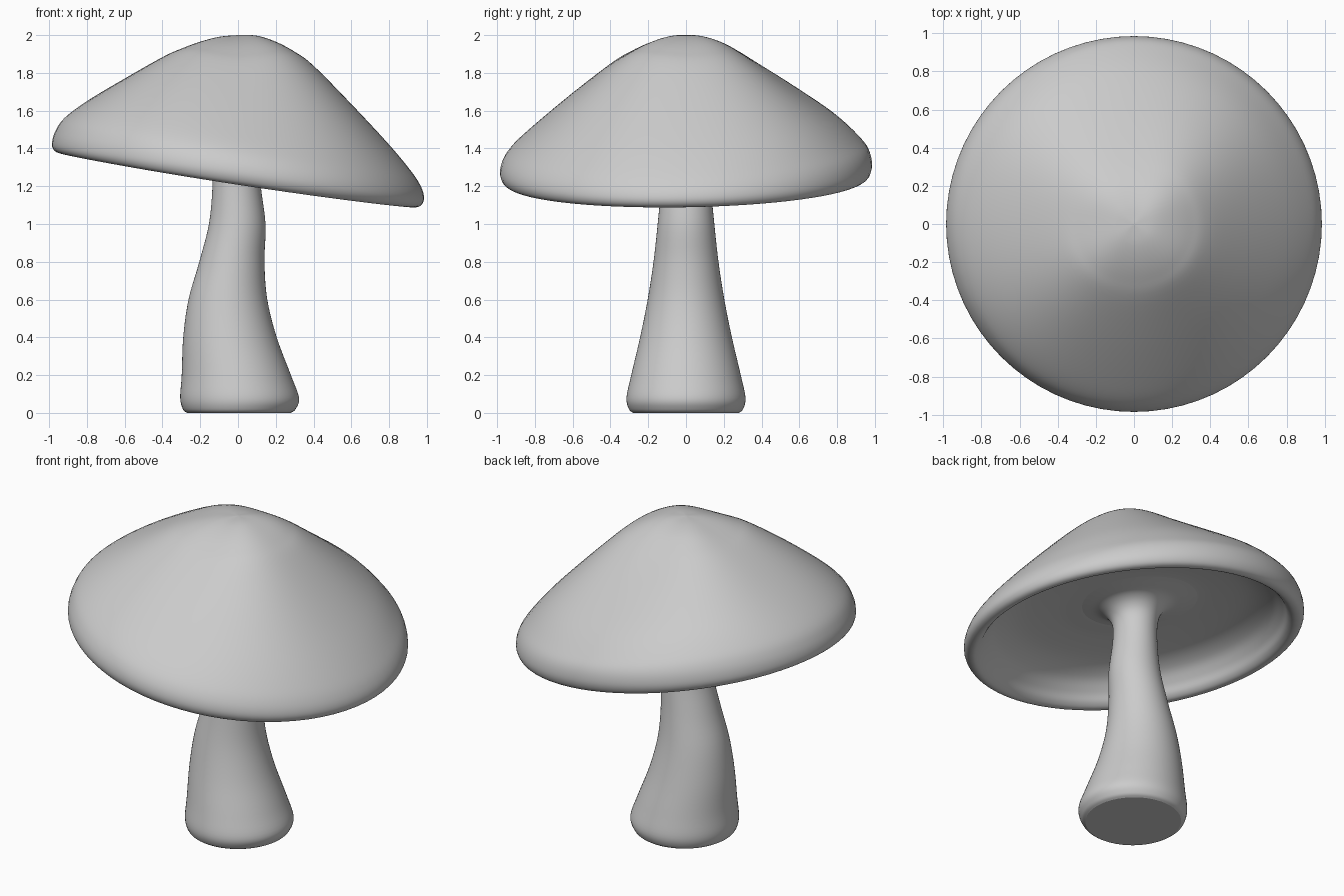
import bpy, bmesh, math

if "Cube" in bpy.data.objects:
    bpy.data.objects.remove(bpy.data.objects["Cube"])

SEG = 72


def smooth_rows(rows, steps=5):
    """Catmull-Rom interpolation through rows of numbers."""
    pts = [rows[0]] + rows + [rows[-1]]
    out = []
    for i in range(1, len(pts) - 2):
        p0, p1, p2, p3 = pts[i - 1:i + 3]
        for s in range(steps):
            t = s / steps
            out.append([0.5 * (2 * b + (c - a) * t + (2 * a - 5 * b + 4 * c - d) * t * t
                               + (3 * b - a - 3 * c + d) * t ** 3)
                        for a, b, c, d in zip(p0, p1, p2, p3)])
    out.append(list(rows[-1]))
    return out


def loft(name, rows, point, close_start, angle):
    """Skin closed rings; point(row, angle) gives each vertex."""
    bm = bmesh.new()
    rings = [[bm.verts.new(point(r, 2 * math.pi * k / SEG)) for k in range(SEG)] for r in rows]
    for a, b in zip(rings, rings[1:]):
        for k in range(SEG):
            j = (k + 1) % SEG
            bm.faces.new((a[k], a[j], b[j], b[k]))
    if close_start:
        bm.faces.new(rings[0])
    bmesh.ops.remove_doubles(bm, verts=bm.verts, dist=1e-5)
    bmesh.ops.recalc_face_normals(bm, faces=bm.faces)
    me = bpy.data.meshes.new(name)
    bm.to_mesh(me)
    bm.free()
    ob = bpy.data.objects.new(name, me)
    bpy.context.collection.objects.link(ob)
    bpy.ops.object.select_all(action='DESELECT')
    ob.select_set(True)
    bpy.context.view_layer.objects.active = ob
    bpy.ops.object.shade_smooth_by_angle(angle=math.radians(angle))


# Cap: radius, heights toward +x, +y, -x, -y (blended around), diagonal swelling
cap = [
    (0.0, 2.0, 2.0, 2.0, 2.0, 0),
    (0.1, 1.997, 1.989, 1.991, 1.989, 0.003),
    (0.2, 1.965, 1.957, 1.965, 1.957, 0.01),
    (0.3, 1.912, 1.90, 1.928, 1.908, 0.018),
    (0.4, 1.838, 1.833, 1.883, 1.845, 0.025),
    (0.6, 1.635, 1.70, 1.77, 1.685, 0.03),
    (0.8, 1.42, 1.56, 1.65, 1.515, 0.025),
    (0.92, 1.275, 1.45, 1.56, 1.405, 0.012),
    (0.97, 1.195, 1.385, 1.485, 1.335, 0.005),
    (0.985, 1.135, 1.31, 1.42, 1.27, 0),
    (0.968, 1.098, 1.255, 1.385, 1.222, 0),
    (0.93, 1.09, 1.24, 1.375, 1.208, 0),
]
# Hollow underside, following the tilted rim
rim = cap[-1][1:5]
mean = sum(rim) / 4
for r, up in ((0.895, 0.025), (0.86, 0.08), (0.79, 0.15), (0.66, 0.205),
              (0.45, 0.23), (0.3, 0.23), (0.2, 0.235)):
    cap.append((r, *(mean + (z - mean) * r / 0.93 + up for z in rim), 0))


def cap_point(row, a):
    r, e, n, w, s, swell = row
    z = ((e + n + w + s) / 4 + (e - w) / 2 * math.cos(a) + (n - s) / 2 * math.sin(a)
         + (e - n + w - s) / 4 * math.cos(2 * a) + swell * math.sin(2 * a) ** 2)
    return r * math.cos(a), r * math.sin(a), z


loft("cap", smooth_rows(cap), cap_point, False, 50)

# Stem: height, left x, right x, half depth, tilt of the ring
stem = [
    (0.0, -0.27, 0.28, 0.28, 0),
    (0.02, -0.292, 0.305, 0.302, 0),
    (0.08, -0.306, 0.323, 0.315, 0),
    (0.2, -0.298, 0.28, 0.29, 0),
    (0.4, -0.29, 0.205, 0.243, 0),
    (0.6, -0.262, 0.155, 0.203, 0),
    (0.8, -0.205, 0.14, 0.172, 0),
    (1.0, -0.153, 0.146, 0.15, -0.03),
    (1.2, -0.135, 0.122, 0.132, -0.08),
    (1.32, -0.14, 0.12, 0.133, -0.13),
    (1.39, -0.165, 0.15, 0.16, -0.15),
    (1.435, -0.22, 0.21, 0.215, -0.15),
    (1.453, -0.3, 0.29, 0.295, -0.15),
    (1.464, -0.37, 0.36, 0.365, -0.15),
]


def stem_point(row, a):
    z, left, right, depth, tilt = row
    x = (left + right) / 2 + (right - left) / 2 * math.cos(a)
    return x, depth * math.sin(a), z + tilt * x


loft("stem", smooth_rows(stem), stem_point, True, 25)
